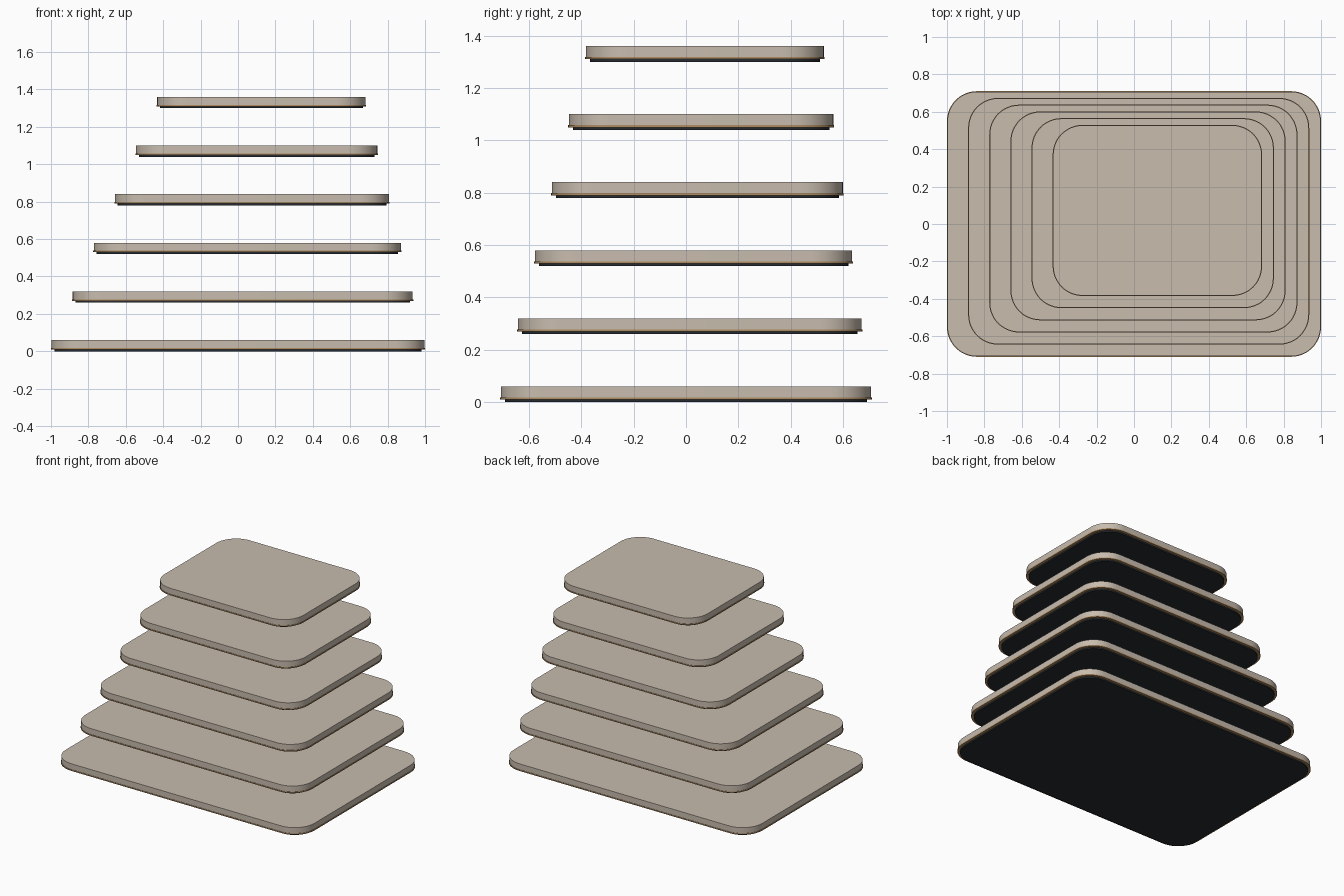
import bpy, bmesh, math

if "Cube" in bpy.data.objects:
    bpy.data.objects.remove(bpy.data.objects["Cube"])


def srgb(r, g, b):
    def lin(c):
        c /= 255
        return c / 12.92 if c <= 0.04045 else ((c + 0.055) / 1.055) ** 2.4
    return (lin(r), lin(g), lin(b), 1.0)


def material(name, colour):
    m = bpy.data.materials.new(name)
    m.diffuse_color = colour
    m.use_nodes = True
    m.node_tree.nodes["Principled BSDF"].inputs["Base Color"].default_value = m.diffuse_color
    return m


BEIGE = material("warm beige", srgb(200, 188, 174))
TAN = material("tan trim", srgb(176, 141, 98))
DARK = material("dark charcoal", srgb(38, 42, 47))


def rounded_slab(name, centre, size, radius, z0, z1, mat, steps=12):
    """Rounded rectangle extruded from z0 to z1."""
    outline = []
    for k, (sx, sy) in enumerate([(1, 1), (-1, 1), (-1, -1), (1, -1)]):
        cx = centre[0] + sx * (size[0] / 2 - radius)
        cy = centre[1] + sy * (size[1] / 2 - radius)
        for s in range(steps + 1):
            a = math.pi / 2 * (k + s / steps)
            outline.append((cx + radius * math.cos(a), cy + radius * math.sin(a)))
    bm = bmesh.new()
    low = bm.faces.new([bm.verts.new((x, y, z0)) for x, y in outline])
    ext = bmesh.ops.extrude_face_region(bm, geom=[low], use_keep_orig=True)
    for v in ext["geom"]:
        if isinstance(v, bmesh.types.BMVert):
            v.co.z = z1
    bmesh.ops.recalc_face_normals(bm, faces=bm.faces)
    mesh = bpy.data.meshes.new(name)
    bm.to_mesh(mesh)
    bm.free()
    mesh.materials.append(mat)
    obj = bpy.data.objects.new(name, mesh)
    bpy.context.collection.objects.link(obj)
    bpy.context.view_layer.objects.active = obj
    obj.select_set(True)
    bpy.ops.object.shade_smooth_by_angle(angle=math.radians(30))
    obj.select_set(False)


# Six terraces, each smaller and drifting toward the back right
for i in range(6):
    c = (0.025 * i, 0.0145 * i)
    w, d = 2.0 - 0.176 * i, 1.42 - 0.101 * i
    z = 0.26 * i
    # layers: name, inset, bottom, top, colour
    for part, inset, z0, z1, mat in (
        ("underside", 0.018, 0.0, 0.010, DARK),
        ("trim", 0.0, 0.010, 0.018, TAN),
        ("slab", 0.003, 0.018, 0.060, BEIGE),
    ):
        rounded_slab(f"terrace_{i + 1}_{part}", c, (w - 2 * inset, d - 2 * inset),
                     0.16 - inset, z + z0, z + z1, mat)
